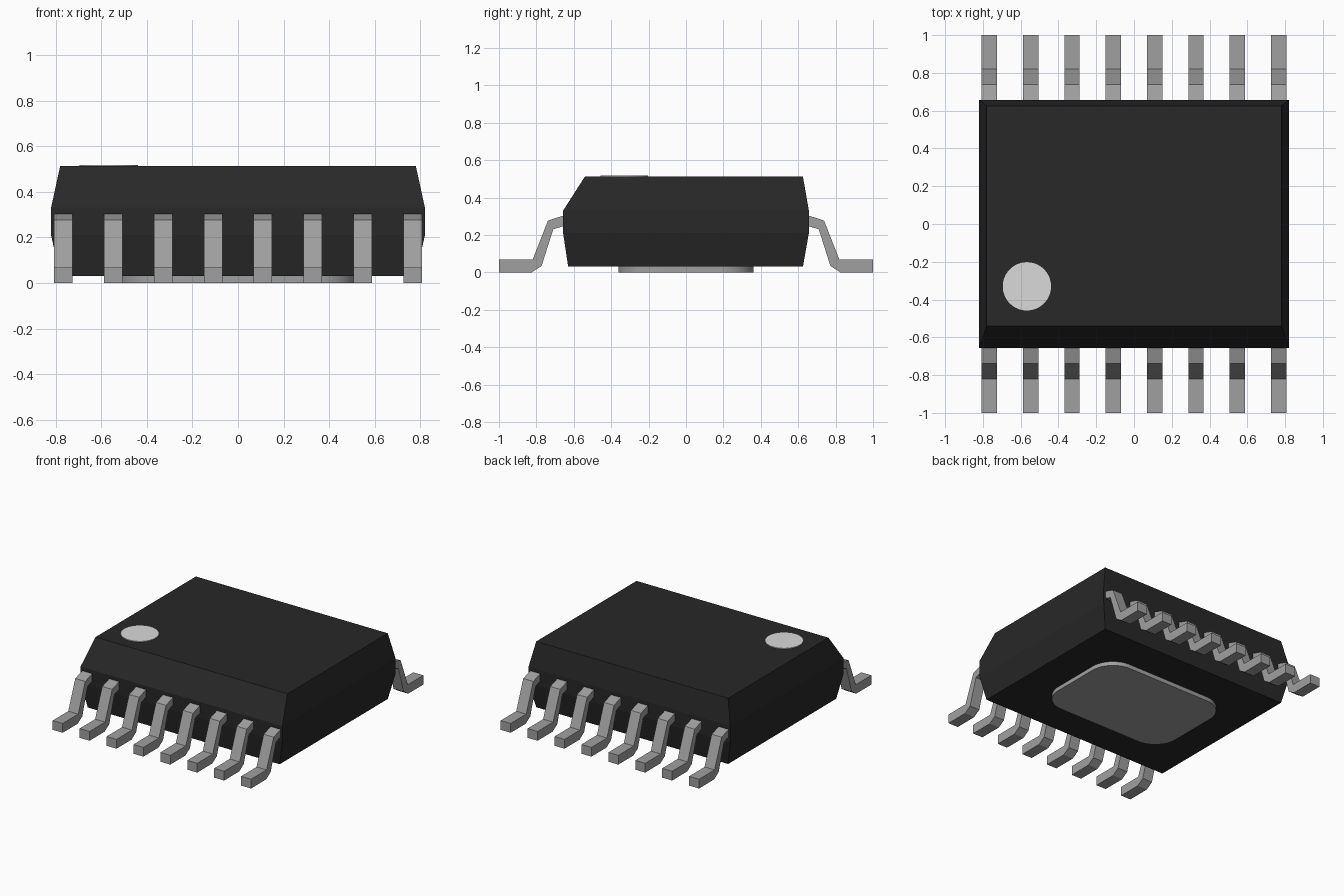
import bpy
import bmesh
import math

cube = bpy.data.objects.get("Cube")
if cube:
    bpy.data.objects.remove(cube, do_unlink=True)


def make_material(name, grey):
    mat = bpy.data.materials.new(name)
    mat.use_nodes = True
    colour = (grey, grey, grey, 1.0)
    mat.diffuse_color = colour
    mat.node_tree.nodes["Principled BSDF"].inputs["Base Color"].default_value = colour
    return mat


black = make_material("black_plastic", 0.021)
metal = make_material("grey_metal", 0.35)
light = make_material("light_grey_mark", 0.7)


def loft(name, rings, mat, smooth=False):
    """Closed solid skinned through rings of equal point count."""
    bm = bmesh.new()
    loops = [[bm.verts.new(p) for p in ring] for ring in rings]
    n = len(loops[0])
    for low, high in zip(loops, loops[1:]):
        for i in range(n):
            j = (i + 1) % n
            bm.faces.new((low[i], low[j], high[j], high[i]))
    bm.faces.new(loops[0][::-1])
    bm.faces.new(loops[-1])
    bmesh.ops.recalc_face_normals(bm, faces=bm.faces)
    mesh = bpy.data.meshes.new(name)
    bm.to_mesh(mesh)
    bm.free()
    mesh.materials.append(mat)
    obj = bpy.data.objects.new(name, mesh)
    bpy.context.scene.collection.objects.link(obj)
    if smooth:
        bpy.ops.object.select_all(action='DESELECT')
        obj.select_set(True)
        bpy.context.view_layer.objects.active = obj
        bpy.ops.object.shade_smooth_by_angle(angle=math.radians(30))
    return obj


def rectangle(half_x, front, back, z):
    return [(-half_x, front, z), (half_x, front, z),
            (half_x, back, z), (-half_x, back, z)]


def rounded_outline(half_x, half_y, radius, z, cx=0, cy=0, steps=12):
    points = []
    for quarter, (sx, sy) in enumerate([(1, 1), (-1, 1), (-1, -1), (1, -1)]):
        for k in range(steps):
            # spread the corner points so neighbouring corners never coincide
            a = math.pi / 2 * (quarter + (k + 0.5) / steps)
            points.append((cx + sx * (half_x - radius) + radius * math.cos(a),
                           cy + sy * (half_y - radius) + radius * math.sin(a), z))
    return points


# Moulded body with tapered sides and a broad front chamfer
loft("package_body", [
    rectangle(0.78, -0.63, 0.625, 0.03),
    rectangle(0.82, -0.657, 0.657, 0.21),
    rectangle(0.82, -0.657, 0.657, 0.33),
    rectangle(0.78, -0.54, 0.625, 0.513),
], black)

# Round corner mark and exposed pad underneath
loft("corner_mark", [rounded_outline(0.128, 0.128, 0.128, z, -0.567, -0.33)
                     for z in (0.51, 0.518)], light, smooth=True)
loft("thermal_pad", [rounded_outline(0.52, 0.362, 0.18, z)
                     for z in (0.0, 0.035)], metal, smooth=True)

# Bent leads: one profile (distance from centre, height), both sides
profile = [(0.62, 0.314), (0.66, 0.302), (0.738, 0.277), (0.82, 0.068), (1.0, 0.068),
           (1.0, 0.0), (0.825, 0.0), (0.772, 0.034), (0.71, 0.23), (0.62, 0.258)]
count, pitch, half_width = 8, 0.2188, 0.0405
for side, label in ((-1, "front"), (1, "back")):
    for i in range(count):
        x = (i - (count - 1) / 2) * pitch
        loft(f"{label}_lead_{i + 1}",
             [[(x + dx, side * d, h) for d, h in profile]
              for dx in (-half_width, half_width)], metal)
